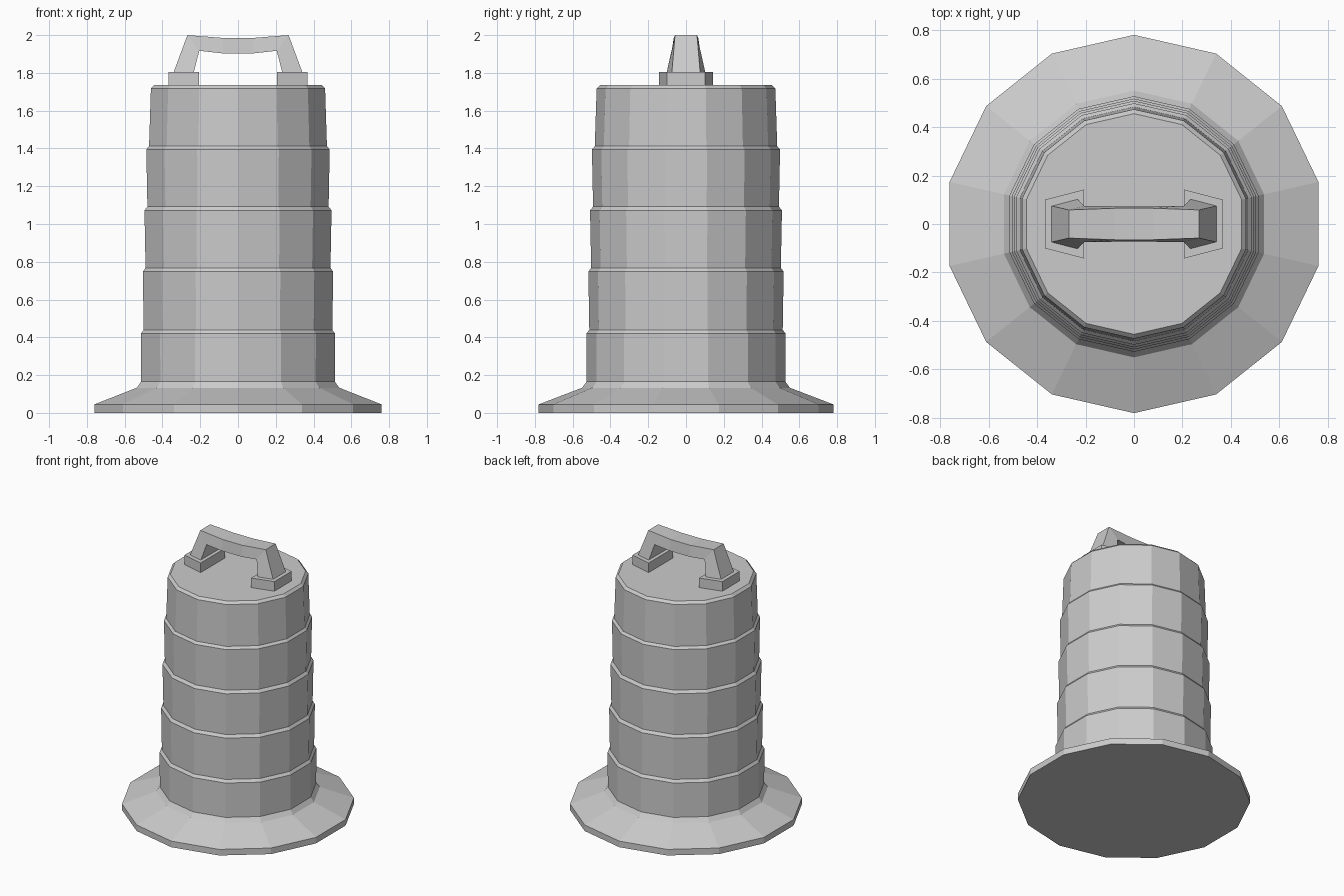
import bpy, bmesh, math

if "Cube" in bpy.data.objects:
    bpy.data.objects.remove(bpy.data.objects["Cube"])

grey = bpy.data.materials.new("plain_grey")
grey.diffuse_color = (0.6, 0.6, 0.6, 1)
grey.use_nodes = True
grey.node_tree.nodes["Principled BSDF"].inputs["Base Color"].default_value = grey.diffuse_color


def loft(name, rings):
    """Join equal-length rings of points and cap both ends."""
    bm = bmesh.new()
    loops = [[bm.verts.new(p) for p in ring] for ring in rings]
    n = len(loops[0])
    for a, b in zip(loops, loops[1:]):
        for i in range(n):
            j = (i + 1) % n
            bm.faces.new((a[i], a[j], b[j], b[i]))
    bm.faces.new(loops[0])
    bm.faces.new(loops[-1])
    bmesh.ops.recalc_face_normals(bm, faces=bm.faces)
    me = bpy.data.meshes.new(name)
    bm.to_mesh(me)
    bm.free()
    me.materials.append(grey)
    ob = bpy.data.objects.new(name, me)
    bpy.context.collection.objects.link(ob)
    return ob


# Drum: 14-sided stepped profile (radius, height) with a flared base
SIDES = 14
profile = [(0.78, 0), (0.78, 0.045), (0.55, 0.133), (0.526, 0.165),
           (0.527, 0.42), (0.512, 0.44), (0.517, 0.748), (0.502, 0.768),
           (0.508, 1.072), (0.492, 1.092), (0.498, 1.395), (0.483, 1.412),
           (0.473, 1.717), (0.455, 1.735)]


def ring(r, z):
    angles = [math.pi / 2 + i * math.tau / SIDES for i in range(SIDES)]
    return [(r * math.cos(a), r * math.sin(a), z) for a in angles]


loft("drum_body", [ring(r, z) for r, z in profile])

# Handle pads: trapezoid blocks, wider toward the centre
for side, label in ((-1, "left"), (1, "right")):
    outline = [(0.368, -0.10), (0.368, 0.10), (0.207, 0.142), (0.207, -0.142)]
    loft(label + "_handle_pad",
         [[(side * x, y, z) for x, y in outline] for z in (1.73, 1.806)])

# Handle: (x, z, half width) of the outer and inner edge at each station
half = [((0.342, 1.80, 0.075), (0.235, 1.80, 0.103)),
        ((0.268, 2.0, 0.058), (0.205, 1.917, 0.075)),
        ((0.08, 1.985, 0.065), (0.08, 1.903, 0.073))]


def section(side, outer, inner):
    (xo, zo, wo), (xi, zi, wi) = outer, inner
    return [(side * xo, -wo, zo), (side * xo, wo, zo),
            (side * xi, wi, zi), (side * xi, -wi, zi)]


loft("handle", [section(-1, *s) for s in half] +
     [section(1, *s) for s in reversed(half)])
